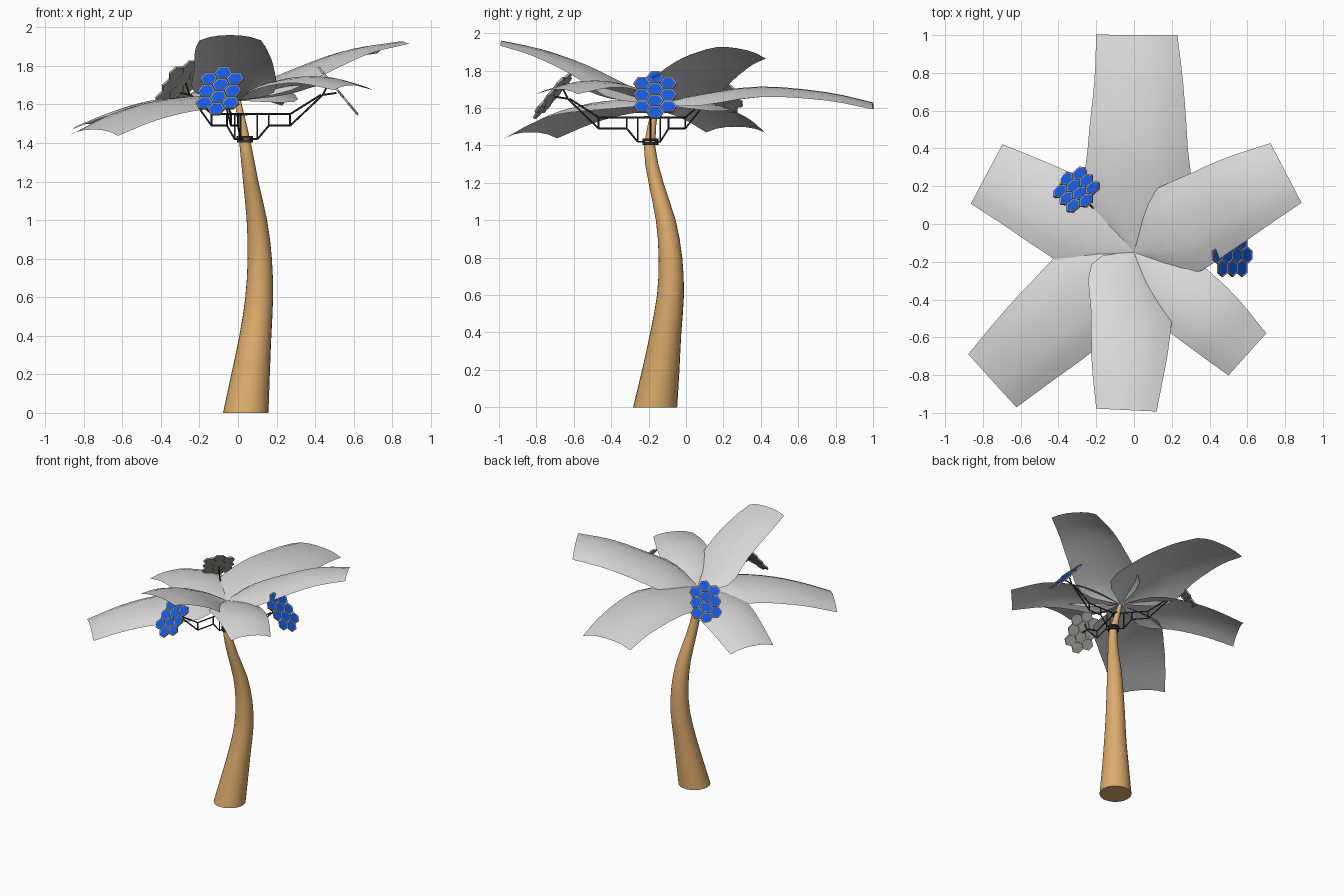
import bpy, bmesh, math
from mathutils import Vector, Matrix

cube = bpy.data.objects.get("Cube")
if cube:
    bpy.data.objects.remove(cube)


def material(name, rgb):
    m = bpy.data.materials.new(name)
    m.use_nodes = True
    m.diffuse_color = (*rgb, 1)
    m.node_tree.nodes["Principled BSDF"].inputs["Base Color"].default_value = (*rgb, 1)
    return m


BARK = material("tan_bark", (0.72, 0.41, 0.15))
LEAF = material("pale_grey_leaf", (0.7, 0.7, 0.7))
BLUE = material("solar_blue", (0.008, 0.1, 0.75))
RIM = material("panel_grey", (0.38, 0.38, 0.36))
BLACK = material("dark_metal", (0.03, 0.03, 0.03))


def finish(bm, name, mats, smooth=None):
    mesh = bpy.data.meshes.new(name)
    bm.to_mesh(mesh)
    bm.free()
    ob = bpy.data.objects.new(name, mesh)
    bpy.context.collection.objects.link(ob)
    for m in mats:
        mesh.materials.append(m)
    if smooth:
        bpy.ops.object.select_all(action='DESELECT')
        ob.select_set(True)
        bpy.context.view_layer.objects.active = ob
        bpy.ops.object.shade_smooth_by_angle(angle=math.radians(smooth))
    return ob


def spline(keys, steps):
    """Smooth curve through tuples of any length."""
    pts = [Vector(k) for k in keys]
    pts = [2 * pts[0] - pts[1]] + pts + [2 * pts[-1] - pts[-2]]
    out = []
    for a, b, c, d in zip(pts, pts[1:], pts[2:], pts[3:]):
        for i in range(steps):
            t = i / steps
            out.append(0.5 * (2 * b + (c - a) * t + (2 * a - 5 * b + 4 * c - d) * t * t
                              + (3 * b - a - 3 * c + d) * t ** 3))
    return out + [pts[-2]]


def loft(bm, rows, closed=False):
    grid = [[bm.verts.new(p) for p in row] for row in rows]
    n = len(grid[0])
    for r, s in zip(grid, grid[1:]):
        for i in range(n if closed else n - 1):
            j = (i + 1) % n
            bm.faces.new((r[i], r[j], s[j], s[i]))
    return grid


# Trunk: round sections along a swaying path (x, y, z, radius)
trunk_keys = [(.04, -.165, 0, .118), (.065, -.135, .2, .1), (.09, -.108, .4, .083),
              (.11, -.083, .6, .072), (.113, -.083, .8, .063), (.098, -.108, 1, .053),
              (.066, -.16, 1.2, .04), (.037, -.195, 1.4, .03), (0, -.16, 1.62, .015)]
bm = bmesh.new()
sections = []
for k in spline([key[:3] for key in trunk_keys], 2):
    i = min(range(len(trunk_keys)), key=lambda n: abs(trunk_keys[n][2] - k.z))
    sections.append((k, i))
radii = [v.x for v in spline([(key[3], 0) for key in trunk_keys], 2)]
rings = [[k + Vector((r * math.cos(a), r * math.sin(a), 0))
          for a in (math.tau * i / 24 for i in range(24))]
         for (k, _), r in zip(sections, radii)]
grid = loft(bm, rings, closed=True)
bm.faces.new(grid[0][::-1])
bm.faces.new(grid[-1])
finish(bm, "trunk", [BARK], 50)

# Leaves: arched blades; each key gives x, y, crown z and half width
ROOT = (0, -.15, 1.62)


def leaf(name, keys, roll=0, skew=0):
    axis = spline([ROOT] + [k[:3] for k in keys], 3)
    widths = [v.x for v in spline([(0, 0)] + [(k[3], 0) for k in keys], 3)]
    along = Vector(keys[-1][:3]) - Vector(ROOT)
    along.z = 0
    along.normalize()
    side = Vector((-along.y, along.x, 0))
    rows = []
    for n, (p, w) in enumerate(zip(axis, widths)):
        fade = 1 - n / (len(axis) - 1)
        w = max(w, 0) if n else 0
        row = []
        for c in range(7):
            u = c / 3 - 1
            drop = w * (0.17 + 0.08 * fade) * abs(u) ** 2.5
            row.append(p + side * w * u + along * skew * fade * u * min(1, w / 0.2)
                       + Vector((0, 0, roll * u * (1 - fade) - drop)))
        rows.append(row)
    bm = bmesh.new()
    loft(bm, rows)
    bmesh.ops.remove_doubles(bm, verts=bm.verts, dist=1e-4)
    bmesh.ops.recalc_face_normals(bm, faces=bm.faces)
    if sum(f.normal.z for f in bm.faces) < 0:
        bmesh.ops.reverse_faces(bm, faces=bm.faces)
    finish(bm, name, [LEAF], 60)


leaf("back_leaf", [(.02, .08, 1.675, .27), (.02, .4, 1.715, .265),
                   (.025, .75, 1.685, .235), (.015, 1, 1.63, .215)])
leaf("back_left_leaf", [(.165, -.07, 1.72, .23), (.42, .07, 1.83, .23),
                        (.6, .17, 1.89, .21), (.805, .27, 1.92, .178)], roll=-.025)
leaf("back_right_leaf", [(-.17, -.06, 1.635, .22), (-.38, .05, 1.63, .22),
                         (-.58, .16, 1.58, .2), (-.78, .265, 1.5, .178)])
leaf("front_right_leaf", [(-.17, -.3, 1.645, .24), (-.38, -.49, 1.62, .245),
                          (-.57, -.66, 1.56, .22), (-.75, -.83, 1.47, .19)])
leaf("front_leaf", [(-.02, -.32, 1.71, .21), (-.02, -.55, 1.83, .21),
                    (-.035, -.78, 1.915, .19), (-.04, -.985, 1.96, .16)], skew=.13)
leaf("front_left_leaf", [(.14, -.28, 1.69, .17), (.28, -.4, 1.735, .19),
                         (.43, -.53, 1.745, .18), (.6, -.69, 1.70, .15)])


# Metal clamps around the trunk
HUB = Vector((.03, -.19, 0))
for name, x, z, r, h in (("lower_clamp", .037, 1.41, .042, .016), ("middle_clamp", .035, 1.43, .042, .012),
                         ("upper_clamp", .015, 1.55, .034, .014)):
    bm = bmesh.new()
    bmesh.ops.create_cone(bm, cap_ends=True, segments=12, radius1=r, radius2=r, depth=h,
                          matrix=Matrix.Translation((x, HUB.y, z)))
    finish(bm, name, [BLACK], 40)


def beam(bm, a, b, r=.005):
    a, b = Vector(a), Vector(b)
    m = Matrix.Translation((a + b) / 2) @ (b - a).to_track_quat('Z', 'Y').to_matrix().to_4x4()
    bmesh.ops.create_cone(bm, cap_ends=True, segments=6, radius1=r, radius2=r,
                          depth=(b - a).length, matrix=m)


# Three truss arms, each carrying a cluster of hexagonal panels
for name, angle, length in (("left", 0, .49), ("front", 256.5, .535), ("back", 132, .5)):
    turn = Matrix.Translation(HUB) @ Matrix.Rotation(math.radians(angle), 4, 'Z')
    bend = length - .25
    arm = bmesh.new()
    path = [(0, 1.42), (.07, 1.42), (.13, 1.49), (bend, 1.49), (length - .08, 1.65), (length - .01, 1.66)]
    struts = list(zip(path, path[1:])) + [((0, 1.55), (bend, 1.55)), ((bend, 1.49), (bend, 1.55))]
    struts += [((x, z), (x, 1.55)) for x, z in ((.07, 1.42), (.13, 1.49))]
    struts += [((bend, 1.55), (length - .09, 1.65)), ((length - .08, 1.65), (length - .05, 1.71))]
    for (x1, z1), (x2, z2) in struts:
        beam(arm, (x1, 0, z1), (x2, 0, z2))
    arm.transform(turn)
    finish(arm, name + "_arm", [BLACK], 40)

    panel = bmesh.new()
    R = .0467
    for col, count in ((-1, 3), (0, 4), (1, 3)):
        for k in range(count):
            at = Matrix.Translation((1.5 * R * col, (k - (count - 1) / 2) * math.sqrt(3) * R, 0))
            corners = [panel.verts.new(at @ Vector((R * .97 * math.cos(i * math.pi / 3),
                                                    R * .97 * math.sin(i * math.pi / 3), -.006)))
                       for i in range(6)]
            base = panel.faces.new(corners)
            top = bmesh.ops.extrude_face_region(panel, geom=[base], use_keep_orig=True)
            face = [g for g in top["geom"] if isinstance(g, bmesh.types.BMFace)][0]
            bmesh.ops.translate(panel, vec=(0, 0, .012),
                                verts=[g for g in top["geom"] if isinstance(g, bmesh.types.BMVert)])
            base.normal_flip()
            bmesh.ops.inset_region(panel, faces=[face], thickness=.0065, depth=-.002)
            face.material_index = 1
    # local x lies sideways, local y climbs toward the hub
    tilt = Matrix(((0, -.64, .77, length), (1, 0, 0, .025 if angle == 0 else 0),
                   (0, .77, .64, 1.67 if angle != 132 else 1.7), (0, 0, 0, 1)))
    panel.transform(turn @ tilt)
    finish(panel, name + "_solar_panel", [RIM, BLUE])
